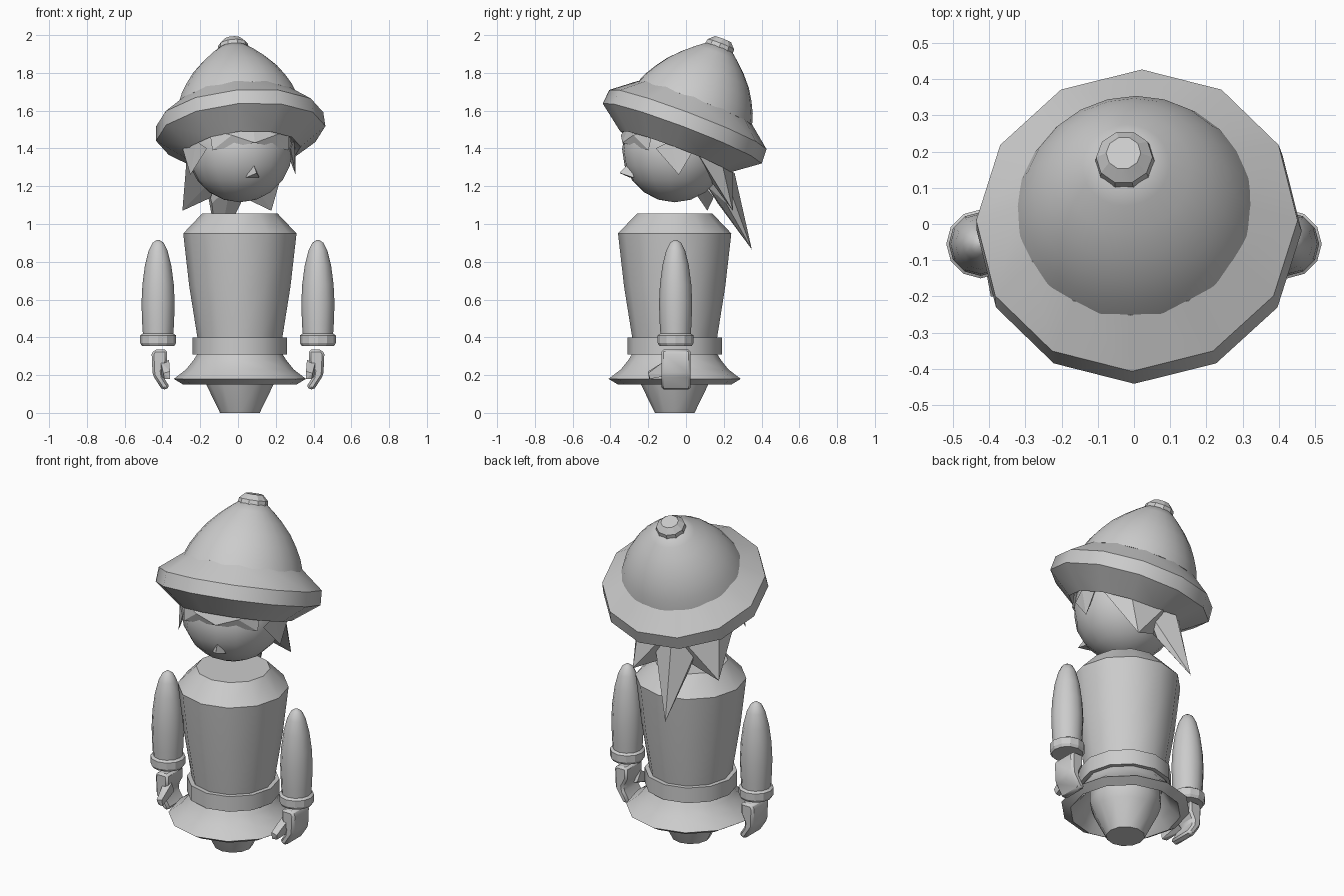
import bpy, bmesh, math
from mathutils import Matrix, Vector

cube = bpy.data.objects.get("Cube")
if cube:
    bpy.data.objects.remove(cube, do_unlink=True)

GREY = (0.6, 0.6, 0.6, 1)
grey = bpy.data.materials.new("plain grey")
grey.use_nodes = True
grey.diffuse_color = GREY
grey.node_tree.nodes["Principled BSDF"].inputs["Base Color"].default_value = GREY


def finish(name, bm, place=Matrix(), smooth=40):
    """Turn a bmesh into a named, placed, shaded object."""
    bmesh.ops.recalc_face_normals(bm, faces=bm.faces)
    bm.transform(place)
    if place.determinant() < 0:
        bmesh.ops.reverse_faces(bm, faces=bm.faces)
    mesh = bpy.data.meshes.new(name)
    bm.to_mesh(mesh)
    bm.free()
    mesh.materials.append(grey)
    obj = bpy.data.objects.new(name, mesh)
    bpy.context.collection.objects.link(obj)
    if smooth:
        bpy.ops.object.select_all(action="DESELECT")
        obj.select_set(True)
        bpy.context.view_layer.objects.active = obj
        bpy.ops.object.shade_smooth_by_angle(angle=math.radians(smooth))
    return obj


def lathe(name, profile, place=Matrix(), sides=12, lean=0.0, smooth=40, closed=False):
    """Spin (radius, height) pairs around z; lean shears the shape towards +y."""
    bm = bmesh.new()
    rings = []
    for r, h in profile:
        rings.append([bm.verts.new((r * math.cos(a), r * math.sin(a) + lean * h, h))
                      for a in (math.tau * i / sides for i in range(sides))])
    pairs = list(zip(rings, rings[1:]))
    if closed:
        pairs.append((rings[-1], rings[0]))
    else:
        bm.faces.new(rings[0])
        bm.faces.new(rings[-1])
    for low, high in pairs:
        for i in range(sides):
            j = (i + 1) % sides
            bm.faces.new((low[i], low[j], high[j], high[i]))
    return finish(name, bm, place, smooth)


def hull(name, points, place=Matrix()):
    """Flat-faced chunk wrapped around a few points."""
    bm = bmesh.new()
    verts = [bm.verts.new(p) for p in points]
    out = bmesh.ops.convex_hull(bm, input=verts)
    spare = [v for v in out["geom_interior"] if isinstance(v, bmesh.types.BMVert)]
    bmesh.ops.delete(bm, geom=spare, context="VERTS")
    return finish(name, bm, place, 0)


# Torso, belt, flared skirt and tapered leg stump
core = Matrix.Translation((0.01, -0.06, 0))
lathe("torso", [(0.21, 0.3), (0.225, 0.4), (0.268, 0.67), (0.3, 0.95), (0.2, 1.055)], core, smooth=35)
lathe("belt", [(0.215, 0.31), (0.25, 0.31), (0.25, 0.4), (0.215, 0.4)], core, smooth=35, closed=True)
lathe("skirt", [(0.22, 0.32), (0.245, 0.28), (0.285, 0.23), (0.35, 0.18), (0.3, 0.15),
                (0.25, 0.2), (0.2, 0.29)], core, smooth=35)
lathe("leg_stump", [(0.105, 0), (0.178, 0.15), (0.195, 0.2), (0.195, 0.3)], core, smooth=35)

# Arms, cuffs and curled hands
for side, sx in (("left", 1), ("right", -1)):
    flip = Matrix.Diagonal((sx, 1, 1, 1))
    arm = flip @ Matrix.Translation((0.423, -0.055, 0))
    lathe(side + "_arm", [(0.078, 0.38), (0.084, 0.47), (0.088, 0.58), (0.083, 0.68), (0.07, 0.78),
                          (0.05, 0.86), (0.03, 0.9), (0.008, 0.915)], arm, smooth=50)
    lathe(side + "_cuff", [(0.086, 0.355), (0.095, 0.37), (0.095, 0.41), (0.08, 0.42)], arm, smooth=20)
    bm = bmesh.new()
    outline = [(0.375, 0.335), (0.445, 0.335), (0.457, 0.31), (0.452, 0.2), (0.4, 0.12),
               (0.36, 0.135), (0.395, 0.19), (0.4, 0.22), (0.375, 0.27)]
    palm = bm.faces.new([bm.verts.new((x, -0.13, z)) for x, z in outline])
    new = bmesh.ops.extrude_face_region(bm, geom=[palm])["geom"]
    bmesh.ops.translate(bm, vec=(0, 0.155, 0), verts=[v for v in new if isinstance(v, bmesh.types.BMVert)])
    hand = finish(side + "_hand", bm, flip, 35)
    bevel = hand.modifiers.new("soft edges", "BEVEL")
    bevel.width = 0.012
    hull(side + "_thumb", [(0.365, -0.1, 0.28), (0.41, -0.12, 0.27), (0.37, -0.07, 0.22), (0.41, -0.08, 0.2),
                           (0.36, -0.2, 0.22), (0.395, -0.2, 0.21), (0.36, -0.195, 0.18), (0.39, -0.19, 0.18)], flip)

# Head, turned slightly to its left
turn = Matrix.Translation((0.01, -0.06, 0)) @ Matrix.Rotation(math.radians(16), 4, "Z")
bm = bmesh.new()
bmesh.ops.create_uvsphere(bm, u_segments=16, v_segments=10, radius=0.28)
finish("head", bm, turn @ Matrix.Translation((0, 0, 1.395)), 60)
hull("nose", [(-0.035, -0.235, 1.245), (0.04, -0.235, 1.245), (0, -0.25, 1.325), (0.005, -0.305, 1.27)], turn)

# Hair: fringe, temple locks and pointed tails
for side, sx in (("left", 1), ("right", -1)):
    flip = turn @ Matrix.Diagonal((sx, 1, 1, 1))
    hull(side + "_fringe", [(0, -0.288, 1.43), (0, -0.25, 1.53), (0.12, -0.262, 1.47), (0.21, -0.205, 1.39),
                            (0.22, -0.18, 1.5), (0.1, -0.2, 1.45)], flip)
    hull(side + "_temple_lock", [(0.29, -0.06, 1.26), (0.23, -0.17, 1.4), (0.31, 0.02, 1.4),
                                 (0.24, -0.04, 1.4), (0.27, -0.1, 1.44)], flip)
    hull(side + "_hair_tail", [(0.06, 0.3, 1.3), (0.23, 0.2, 1.3), (0.28, 0.03, 1.4), (0.245, 0.25, 1.07),
                               (0.09, 0.24, 1.14), (0.1, 0.16, 1.24)], flip)
hull("back_hair_tail", [(-0.14, 0.22, 1.3), (0.14, 0.22, 1.3), (0, 0.33, 1.27), (-0.08, 0.26, 1.11),
                        (0.08, 0.26, 1.11), (0, 0.425, 0.865), (0, 0.18, 1.2)], turn)

# Tilted hat: brim with a hollow underside, domed crown and top button
tilt = (Matrix.Translation((0.008, 0.01, 1.553)) @ Matrix.Rotation(math.radians(-5), 4, "Y")
        @ Matrix.Rotation(math.radians(-20.7), 4, "X"))
lathe("hat_brim", [(0.32, 0.1), (0.445, 0), (0.45, -0.08), (0.31, -0.185), (0.25, -0.13)], tilt, lean=0.02, smooth=32)
lathe("hat_crown", [(0.325, 0.09), (0.303, 0.15), (0.27, 0.21), (0.23, 0.27), (0.175, 0.33),
                    (0.12, 0.38), (0.07, 0.42)], tilt, sides=24, lean=0.05, smooth=50)
lathe("hat_button", [(0.07, 0.39), (0.082, 0.41), (0.078, 0.435), (0.048, 0.464)], tilt, sides=10, lean=0.05, smooth=25)
